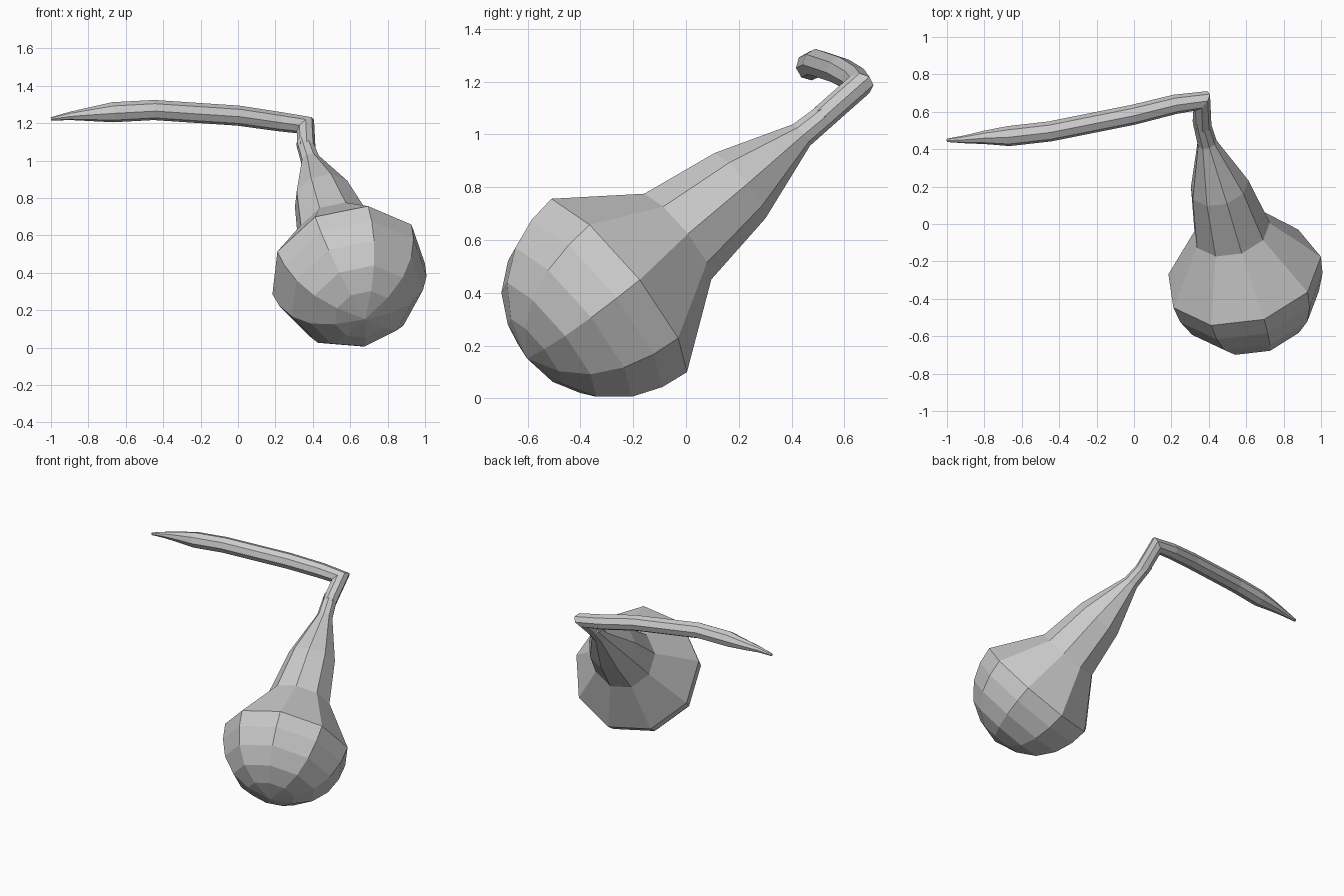
import bpy, bmesh, math
from mathutils import Vector, Quaternion

if "Cube" in bpy.data.objects:
    bpy.data.objects.remove(bpy.data.objects["Cube"])


def swept_solid(name, path, radii, sides, ref):
    """Faceted tube along a path; corners are mitred, zero radius makes a pole."""
    pts = [Vector(p) for p in path]
    segs = [(b - a).normalized() for a, b in zip(pts, pts[1:])]
    side = (ref - segs[0] * ref.dot(segs[0])).normalized()
    offs = [Quaternion(segs[0], math.tau * k / sides) @ side for k in range(sides)]
    bm = bmesh.new()
    rings = []
    for i, (p, r) in enumerate(zip(pts, radii)):
        d_in = segs[max(i - 1, 0)]
        d_out = segs[min(i, len(segs) - 1)]
        n = (d_in + d_out).normalized()
        # slide the section along the incoming segment onto the mitre plane
        offs = [o - d_in * (o.dot(n) / d_in.dot(n)) for o in offs]
        if r == 0:
            rings.append([bm.verts.new(p)])
        else:
            rings.append([bm.verts.new(p + o * r) for o in offs])
    for a, b in zip(rings, rings[1:]):
        for k in range(sides):
            j = (k + 1) % sides
            if len(a) == 1:
                bm.faces.new((a[0], b[j], b[k]))
            else:
                bm.faces.new((a[k], a[j], b[j], b[k]))
    for ring in (rings[0], rings[-1]):
        if len(ring) > 1:
            bm.faces.new(ring)
    bmesh.ops.recalc_face_normals(bm, faces=bm.faces)
    me = bpy.data.meshes.new(name)
    bm.to_mesh(me)
    bm.free()
    ob = bpy.data.objects.new(name, me)
    bpy.context.collection.objects.link(ob)
    return ob


# Round bulb with tapering neck: (distance along axis, radius)
centre = Vector((0.588, -0.277, 0.417))
axis = Vector((-0.211, 0.758, 0.617)).normalized()
profile = [(-0.43, 0), (-0.39, 0.16), (-0.32, 0.28), (-0.215, 0.365),
           (-0.10, 0.41), (0.01, 0.425), (0.314, 0.21), (0.627, 0.16),
           (0.94, 0.053), (1.10, 0.046)]
swept_solid("bulb_and_neck", [centre + axis * s for s, r in profile],
            [r for s, r in profile], 9, Vector((0.115, -0.255, 0.335)))

# Bent stem, sharply elbowed at the neck and tapering to a point
stem = [tuple(centre + axis * 1.05), (0.36, 0.658, 1.188), (0.22, 0.64, 1.208),
        (0, 0.585, 1.24), (-0.45, 0.495, 1.27), (-0.67, 0.47, 1.258),
        (-0.80, 0.463, 1.247), (-0.90, 0.453, 1.238), (-1.0, 0.447, 1.222)]
swept_solid("stem", stem,
            [0.048, 0.048, 0.052, 0.054, 0.054, 0.054, 0.036, 0.022, 0.009],
            8, Vector((0, 0, 1)))
